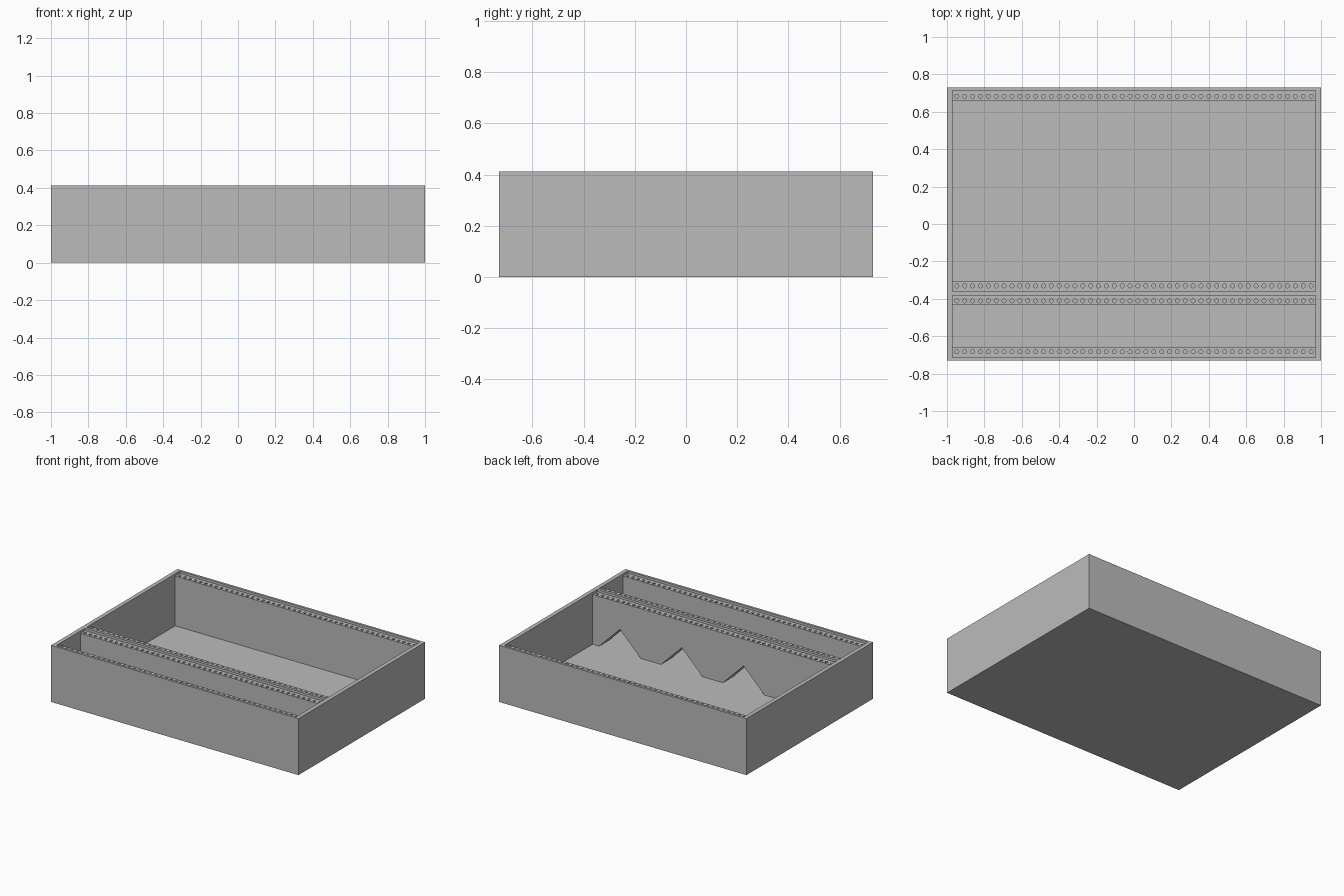
import bpy, bmesh, math
from mathutils import Matrix, Vector

cube = bpy.data.objects.get("Cube")
if cube:
    bpy.data.objects.remove(cube, do_unlink=True)

HALF_X, HALF_Y, TOP = 1.0, 0.73, 0.413
INNER_X, FLOOR, LEDGE = 0.97, 0.033, 0.396
RAIL = 0.053                                   # depth of each mounting ledge
BAYS = [(-0.713, -0.381), (-0.361, 0.713)]     # small front bay, large back bay
HOLES, PITCH, HOLE_R, HOLE_DEPTH = 46, 0.0421, 0.0107, 0.08


def add_box(bm, low, high):
    low, high = Vector(low), Vector(high)
    size = Matrix.Diagonal((high - low).to_4d())
    size[3][3] = 1
    bmesh.ops.create_cube(bm, size=1, matrix=Matrix.Translation((low + high) / 2) @ size)


def add_prism(bm, profile, offset):
    face = bm.faces.new([bm.verts.new(p) for p in profile])
    out = bmesh.ops.extrude_face_region(bm, geom=[face])
    verts = [v for v in out["geom"] if isinstance(v, bmesh.types.BMVert)]
    bmesh.ops.translate(bm, verts=verts, vec=offset)


def make_object(name, bm):
    bmesh.ops.recalc_face_normals(bm, faces=bm.faces)
    mesh = bpy.data.meshes.new(name)
    bm.to_mesh(mesh)
    bm.free()
    obj = bpy.data.objects.new(name, mesh)
    bpy.context.collection.objects.link(obj)
    return obj


# Solid case block
bm = bmesh.new()
add_box(bm, (-HALF_X, -HALF_Y, 0), (HALF_X, HALF_Y, TOP))
case = make_object("case", bm)

# Shallow panel recesses, deep bays, cable openings and screw holes
recess, bay, opening, holes = (bmesh.new() for _ in range(4))
for front, back in BAYS:
    add_box(recess, (-INNER_X, front, LEDGE), (INNER_X, back, TOP + 0.1))
    add_box(bay, (-INNER_X, front + RAIL, FLOOR), (INNER_X, back - RAIL, TOP + 0.1))
    for y in (front + 0.03, back - 0.03):
        for i in range(HOLES):
            x = (i - (HOLES - 1) / 2) * PITCH
            spot = Matrix.Translation((x, y, LEDGE))
            bmesh.ops.create_cone(holes, cap_ends=True, segments=12, radius1=HOLE_R,
                                  radius2=HOLE_R, depth=HOLE_DEPTH * 2, matrix=spot)

# Triangular openings through the divider, at floor level
for x in (-0.75, -0.25, 0.25, 0.75):
    w = 0.167
    add_prism(opening, [(x - w, -0.5, FLOOR), (x + w, -0.5, FLOOR), (x, -0.5, FLOOR + w)],
              (0, 0.3, 0))

cutters = [make_object(name, b) for name, b in (
    ("recess_cutter", recess), ("bay_cutter", bay),
    ("opening_cutter", opening), ("hole_cutter", holes))]
for cutter in cutters:
    cutter.hide_render = True
    mod = case.modifiers.new(cutter.name, "BOOLEAN")
    mod.operation, mod.solver, mod.object = "DIFFERENCE", "EXACT", cutter

# Bake the cuts and drop the cutters
bpy.context.view_layer.update()
graph = bpy.context.evaluated_depsgraph_get()
baked = bpy.data.meshes.new_from_object(case.evaluated_get(graph))
case.modifiers.clear()
case.data = baked
for cutter in cutters:
    bpy.data.objects.remove(cutter, do_unlink=True)

# Plain grey finish
grey = bpy.data.materials.new("plain_grey")
grey.use_nodes = True
colour = (0.5, 0.5, 0.5, 1)
grey.diffuse_color = colour
grey.node_tree.nodes["Principled BSDF"].inputs["Base Color"].default_value = colour
case.data.materials.clear()
case.data.materials.append(grey)
